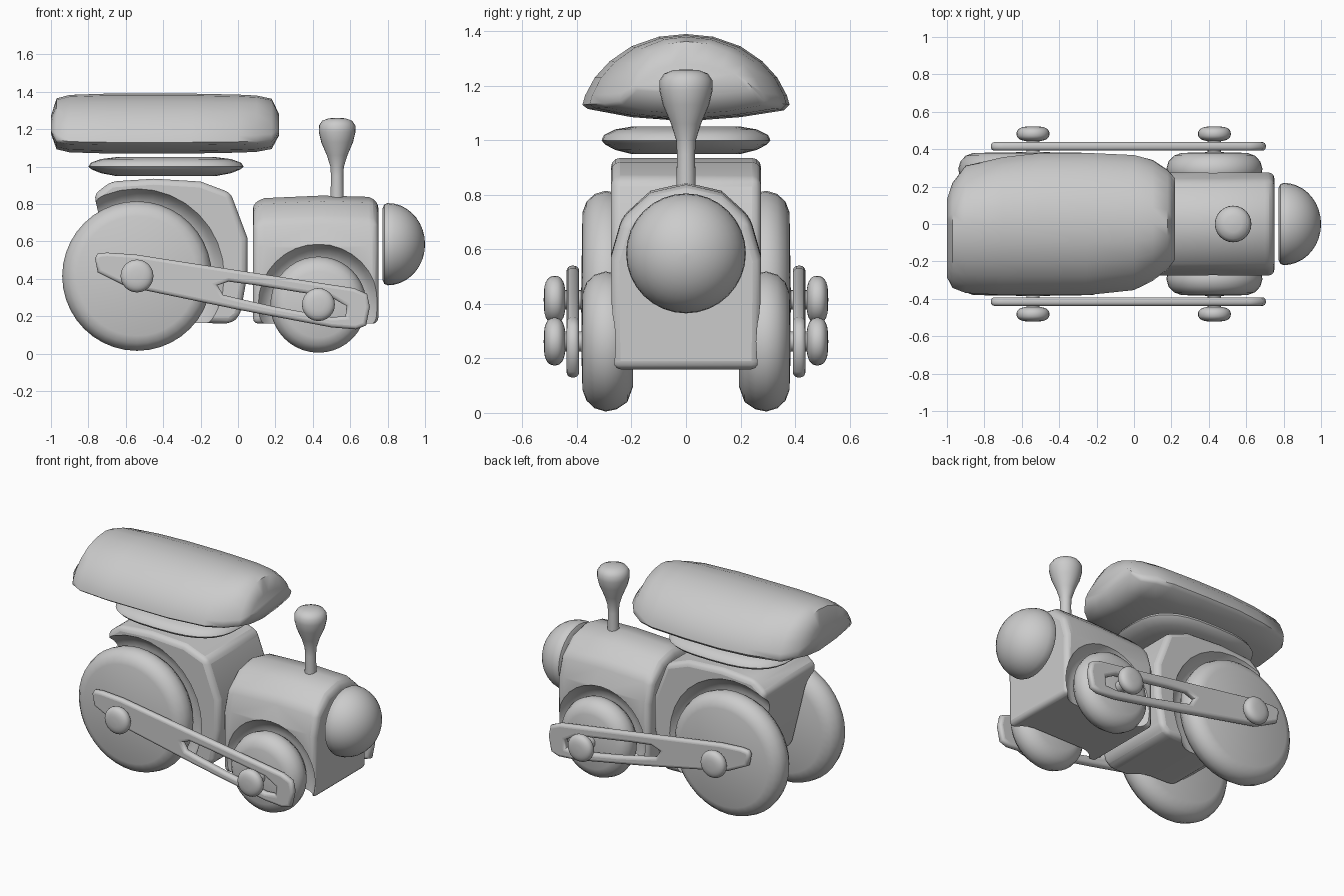
import bpy, bmesh, math
from mathutils import Vector, Matrix

old = bpy.data.objects.get("Cube")
if old:
    bpy.data.objects.remove(old, do_unlink=True)

grey = bpy.data.materials.new("plain grey")
grey.use_nodes = True
COLOR = (0.6, 0.6, 0.6, 1)
grey.diffuse_color = COLOR
grey.node_tree.nodes["Principled BSDF"].inputs["Base Color"].default_value = COLOR


def activate(ob):
    bpy.ops.object.select_all(action='DESELECT')
    ob.select_set(True)
    bpy.context.view_layer.objects.active = ob


def smooth(ob, degrees=40):
    activate(ob)
    bpy.ops.object.shade_smooth_by_angle(angle=math.radians(degrees))


def loft(name, rings, angle=40):
    """Skin a list of equal closed rings and cap both ends."""
    bm = bmesh.new()
    loops = [[bm.verts.new(p) for p in ring] for ring in rings]
    n = len(loops[0])
    for a, b in zip(loops, loops[1:]):
        for i in range(n):
            j = (i + 1) % n
            bm.faces.new((a[i], a[j], b[j], b[i]))
    bm.faces.new(loops[0][::-1])
    bm.faces.new(loops[-1])
    bmesh.ops.recalc_face_normals(bm, faces=bm.faces)
    me = bpy.data.meshes.new(name)
    bm.to_mesh(me)
    bm.free()
    me.materials.append(grey)
    ob = bpy.data.objects.new(name, me)
    bpy.context.collection.objects.link(ob)
    smooth(ob, angle)
    return ob


def lathe(name, profile, center, axis, n=32, angle=40):
    """Revolve (radius, distance) pairs about an axis through center."""
    turn = Vector((0, 0, 1)).rotation_difference(Vector(axis)).to_matrix()
    rings = []
    for r, h in profile:
        r = max(r, 0.002)
        rings.append([Vector(center) + turn @ Vector((r * math.cos(t), r * math.sin(t), h))
                      for t in (math.tau * i / n for i in range(n))])
    return loft(name, rings, angle)


def carve(body, cutter):
    mod = body.modifiers.new("arch", 'BOOLEAN')
    mod.object = cutter
    mod.solver = 'EXACT'
    activate(body)
    bpy.ops.object.modifier_apply(modifier=mod.name)
    bpy.data.objects.remove(cutter, do_unlink=True)


def finish_body(body, width, x, z, radius):
    """Round the edges, then cut softly flared wheel arches on both sides."""
    bev = body.modifiers.new("round", 'BEVEL')
    bev.width, bev.segments, bev.angle_limit = width, 3, math.radians(30)
    activate(body)
    bpy.ops.object.modifier_apply(modifier=bev.name)
    for s in (-1, 1):
        arch = [(radius - 0.04, 0.185), (radius - 0.005, 0.195), (radius + 0.025, 0.215),
                (radius + 0.05, 0.245), (radius + 0.075, 0.29)]
        carve(body, lathe("arch_cutter", arch, (x, 0, z), (0, s, 0)))
    smooth(body, 60)


# Cab body: side outline drawn across the width
cab_side = [(-0.45, 0.17), (-0.64, 0.32), (-0.71, 0.6), (-0.77, 0.85), (-0.68, 0.92), (-0.45, 0.935),
            (-0.2, 0.92), (-0.04, 0.86), (0.05, 0.62), (0.05, 0.42), (0.01, 0.2), (-0.04, 0.16)]
cab = loft("cab_body", [[(x, y, z) for x, z in cab_side] for y in (-0.275, 0.275)])
finish_body(cab, 0.06, -0.54, 0.415, 0.40)

# Hood: arched section drawn along the length
half = [(0.27, 0.16), (0.275, 0.58), (0.235, 0.72), (0.13, 0.815)]
section = half + [(0, 0.845)] + [(-y, z) for y, z in half[::-1]]
hood = loft("hood", [[(x, y, 0.16 + (z - 0.16) * k) for y, z in section]
                     for x, k in ((0.08, 0.94), (0.14, 0.98), (0.45, 1.0), (0.70, 0.99), (0.75, 0.95))])
finish_body(hood, 0.03, 0.43, 0.262, 0.257)

# Roof: domed section swept along the length, ends tapered unevenly to each side
dome = [(0.38, 1.13), (0.37, 1.165), (0.335, 1.23), (0.28, 1.29), (0.2, 1.345), (0.1, 1.38)]
under = [(-0.36, 1.115), (-0.2, 1.085), (0, 1.07), (0.2, 1.085), (0.36, 1.11)]
section = dome + [(0, 1.39)] + [(-y, z) for y, z in dome[::-1]] + under
stations = [(-1.0, 0.75, 0.35, 0.3), (-0.97, 0.9, 0.58, 0.85), (-0.9, 0.97, 0.82, 0.96),
            (-0.7, 1, 0.94, 1), (-0.5, 1, 1, 1), (-0.25, 1, 1, 1), (0.0, 0.93, 0.97, 0.97),
            (0.1, 0.8, 0.9, 0.94), (0.18, 0.64, 0.76, 0.84), (0.22, 0.5, 0.64, 0.35)]
loft("roof", [[(x, y * (right if y < 0 else left), 1.22 + (z - 1.22) * kz) for y, z in section]
              for x, right, left, kz in stations], 50)

# Flat rounded plate under the roof
plate = []
for z, k in ((0.95, 0.65), (0.965, 0.84), (0.985, 0.96), (1.0, 1), (1.02, 0.97), (1.04, 0.84), (1.05, 0.65)):
    ring = []
    for i in range(32):
        c, s = math.cos(math.tau * i / 32), math.sin(math.tau * i / 32)
        ring.append((-0.385 + 0.415 * k * math.copysign(abs(c) ** 0.7, c),
                     0.31 * k * math.copysign(abs(s) ** 0.7, s), z))
    plate.append(ring)
loft("roof_plate", plate, 60)

# Headlamp: half ball, flat side towards the hood
ball = [(0.0, 0.772), (0.19, 0.772), (0.212, 0.782)]
ball += [(0.22 * math.cos(t), 0.80 + 0.2 * math.sin(t)) for t in (math.pi / 2 * i / 9 for i in range(10))]
lathe("headlamp", ball, (0, 0, 0.585), (1, 0, 0))

# Chimney
lathe("chimney", [(0.036, 0.8), (0.033, 0.95), (0.036, 1.0), (0.055, 1.06), (0.085, 1.13), (0.098, 1.185),
                  (0.097, 1.22), (0.08, 1.245), (0.045, 1.258), (0, 1.26)], (0.53, 0, 0), (0, 0, 1), 24, 60)

# Wheels, axles and hub knobs on both sides
for side, s in (("right", -1), ("left", 1)):
    for part, x, z, r in (("rear", -0.54, 0.415, 0.40), ("front", 0.43, 0.262, 0.257)):
        tyre = [(0, 0.195), (r - 0.09, 0.195), (r - 0.035, 0.215), (r - 0.008, 0.255), (r, 0.295),
                (r - 0.012, 0.335), (r - 0.04, 0.365), (r - 0.08, 0.38), (0, 0.385)]
        lathe(f"{side}_{part}_wheel", tyre, (x, 0, z), (0, s, 0), 40, 60)
        lathe(f"{side}_{part}_axle", [(0.036, 0.1), (0.036, 0.46)], (x, 0, z), (0, s, 0), 16)
        knob = [(0.088 * math.sin(t) ** 0.65, 0.482 - math.copysign(0.04 * abs(math.cos(t)) ** 0.85, math.cos(t)))
                for t in (math.pi * i / 14 for i in range(14))] + [(0, 0.522)]
        lathe(f"{side}_{part}_knob", knob, (x, 0, z), (0, s, 0), 24, 60)

# Slotted connecting rods
outer = [(-0.765, 0.51), (-0.75, 0.535), (-0.70, 0.54), (-0.55, 0.53), (0.0, 0.445), (0.62, 0.35), (0.69, 0.32),
         (0.705, 0.25), (0.685, 0.15), (0.63, 0.13), (0.5, 0.14), (0.0, 0.235), (-0.6, 0.36), (-0.75, 0.435)]
slot = [(-0.11, 0.365), (-0.05, 0.385), (0.1, 0.365), (0.5, 0.3), (0.58, 0.255), (0.575, 0.2),
        (0.5, 0.195), (0.2, 0.25), (0.0, 0.295), (-0.08, 0.315)]
for side, s in (("right", -1), ("left", 1)):
    cu = bpy.data.curves.new(f"{side}_connecting_rod", 'CURVE')
    cu.dimensions = '2D'
    cu.fill_mode = 'BOTH'
    cu.extrude, cu.bevel_depth, cu.bevel_resolution, cu.offset = 0.004, 0.019, 3, -0.019
    for pts in (outer, slot):
        sp = cu.splines.new('POLY')
        sp.points.add(len(pts) - 1)
        for p, (x, z) in zip(sp.points, pts):
            p.co = (x, z, 0, 1)
        sp.use_cyclic_u = True
    cu.materials.append(grey)
    rod = bpy.data.objects.new(cu.name, cu)
    bpy.context.collection.objects.link(rod)
    rod.matrix_world = Matrix.Translation((0, s * 0.415, 0)) @ Matrix.Rotation(math.pi / 2, 4, 'X')
    activate(rod)
    bpy.ops.object.convert(target='MESH')
    smooth(bpy.context.view_layer.objects.active, 60)
